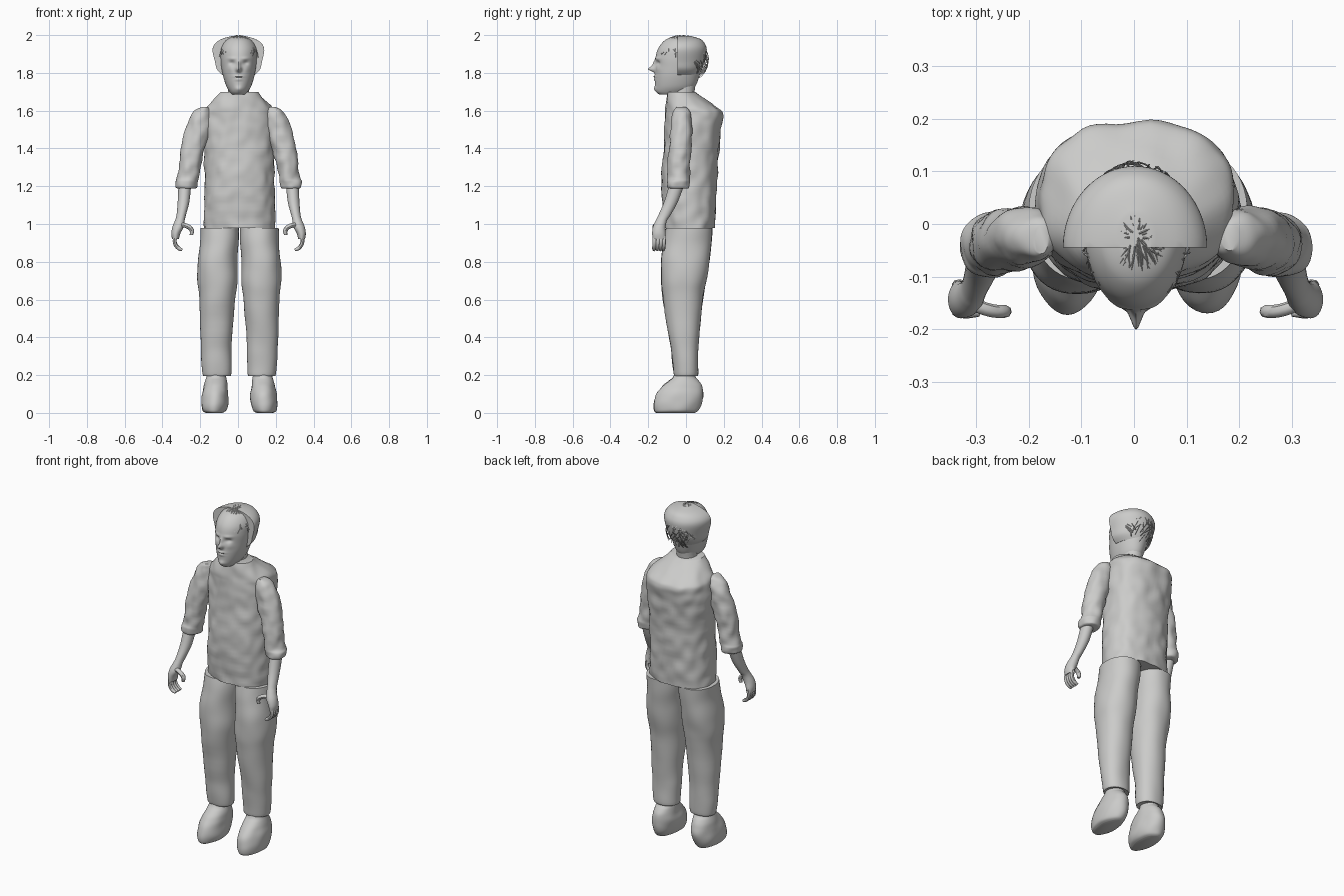
import bpy, bmesh, math, random
from mathutils import Vector, noise

random.seed(4)
if "Cube" in bpy.data.objects:
    bpy.data.objects.remove(bpy.data.objects["Cube"])

grey = bpy.data.materials.new("plain grey")
grey.use_nodes = True
grey.diffuse_color = (0.6, 0.6, 0.59, 1)
grey.node_tree.nodes["Principled BSDF"].inputs["Base Color"].default_value = grey.diffuse_color


def finish(obj, angle=45):
    bpy.ops.object.select_all(action='DESELECT')
    obj.select_set(True)
    bpy.context.view_layer.objects.active = obj
    if obj.type == 'CURVE':
        bpy.ops.object.convert(target='MESH')
        obj = bpy.context.object
    obj.data.materials.clear()
    obj.data.materials.append(grey)
    bpy.ops.object.shade_smooth_by_angle(angle=math.radians(angle))
    return obj


def smooth_rings(rings, steps):
    """Catmull-Rom interpolation between the given sections."""
    out = []
    for i in range(len(rings) - 1):
        a, b, c, d = (rings[max(i - 1, 0)], rings[i], rings[i + 1],
                      rings[min(i + 2, len(rings) - 1)])
        for k in range(steps):
            t = k / steps
            out.append([q + t / 2 * (r - p + t * (2 * p - 5 * q + 4 * r - s
                        + t * (3 * (q - r) + s - p)))
                        for p, q, r, s in zip(a, b, c, d)])
    return out + [rings[-1]]


def loft(name, rings, n=40, steps=5, power=2, side=1, shift=0, crumple=0, grain=14, shape=None):
    """Skin over horizontal sections (z, x min, x max, y min, y max)."""
    bm = bmesh.new()
    loops = []
    for z, x0, x1, y0, y1 in smooth_rings(rings, steps):
        loop = []
        for i in range(n):
            a = math.tau * i / n
            c, s = math.cos(a), math.sin(a)
            x = (x0 + x1) / 2 + (x1 - x0) / 2 * math.copysign(abs(c) ** (2 / power), c)
            y = (y0 + y1) / 2 + (y1 - y0) / 2 * math.copysign(abs(s) ** (2 / power), s)
            p = Vector((side * x + shift, y, z))
            if crumple:
                w = crumple * noise.noise(p * grain)
                p += Vector((side * c * w, s * w, 0))
            loop.append(bm.verts.new(shape(p) if shape else p))
        loops.append(loop)
    for lo, hi in zip(loops, loops[1:]):
        for i in range(n):
            j = (i + 1) % n
            bm.faces.new((lo[i], lo[j], hi[j], hi[i]))
    bm.faces.new(loops[0])
    bm.faces.new(loops[-1])
    bmesh.ops.recalc_face_normals(bm, faces=bm.faces)
    mesh = bpy.data.meshes.new(name)
    bm.to_mesh(mesh)
    bm.free()
    obj = bpy.data.objects.new(name, mesh)
    bpy.context.collection.objects.link(obj)
    return finish(obj)


def tubes(name, paths, radius, detail=2):
    curve = bpy.data.curves.new(name, 'CURVE')
    curve.dimensions = '3D'
    curve.bevel_depth = radius
    curve.bevel_resolution = detail
    curve.use_fill_caps = True
    curve.resolution_u = 4 if detail else 1
    for path in paths:
        sp = curve.splines.new('BEZIER' if detail else 'POLY')
        pts = sp.bezier_points if detail else sp.points
        pts.add(len(path) - 1)
        for i, (pt, co) in enumerate(zip(pts, path)):
            pt.co = co if detail else (*co, 1)
            pt.radius = 0.7 if i == len(path) - 1 else 1
            if detail:
                pt.handle_left_type = pt.handle_right_type = 'AUTO'
    obj = bpy.data.objects.new(name, curve)
    bpy.context.collection.objects.link(obj)
    return finish(obj)


# Shirt body with soft creases, and the neck inside its collar
loft("shirt", [(0.98, -.18, .195, -.115, .15), (1.1, -.178, .195, -.125, .158),
               (1.25, -.175, .19, -.13, .165), (1.4, -.18, .193, -.118, .175),
               (1.52, -.185, .198, -.112, .188), (1.58, -.18, .195, -.108, .196),
               (1.62, -.163, .176, -.106, .16), (1.7, -.09, .1, -.098, .045)],
     n=72, steps=7, power=2.35, crumple=.009, grain=17)
loft("neck", [(1.64, -.06, .065, -.08, .04), (1.7, -.052, .058, -.075, .045),
              (1.8, -.055, .06, -.08, .06)])

# Face features: x, z, width, height, push along y
features = [(0, 1.82, .013, .014, -.036), (0, 1.845, .009, .02, -.014),
            (-.036, 1.852, .016, .011, .012), (.036, 1.852, .016, .011, .012),
            (-.036, 1.876, .022, .007, -.005), (.036, 1.876, .022, .007, -.005),
            (0, 1.779, .022, .005, -.009), (0, 1.766, .018, .005, -.008),
            (0, 1.772, .025, .003, .006), (0, 1.715, .02, .014, -.008),
            (-.045, 1.82, .018, .016, -.004), (.045, 1.82, .018, .016, -.004)]


def sculpt_face(p):
    if p.y < -.06:
        for fx, fz, w, h, push in features:
            p.y += push * math.exp(-((p.x - fx - .004) / w) ** 2 - ((p.z - fz) / h) ** 2)
    return p


loft("head", [(1.685, -.03, .036, -.14, -.03), (1.7, -.045, .052, -.157, .02),
              (1.73, -.062, .07, -.163, .05), (1.78, -.078, .086, -.165, .07),
              (1.83, -.088, .095, -.162, .085), (1.88, -.092, .1, -.161, .1),
              (1.93, -.09, .098, -.147, .104), (1.97, -.068, .076, -.115, .08),
              (1.99, -.035, .04, -.075, .04), (1.995, -.01, .014, -.04, .01)],
     n=112, steps=9, shape=sculpt_face)


# Hair mass behind the face, cut flat at its front
def cut_front(p):
    p.y = max(p.y, -.045)
    return p


loft("hair_mass", [(1.79, -.085, .09, -.16, .07), (1.82, -.112, .117, -.18, .085),
                   (1.86, -.122, .127, -.2, .1), (1.92, -.135, .139, -.2, .11),
                   (1.955, -.122, .126, -.18, .1), (1.98, -.085, .09, -.14, .075),
                   (1.996, -.03, .035, -.07, .02)], n=64, shape=cut_front)


# Loose strands combed down over the scalp
def strand():
    around = random.uniform(0, math.tau)
    back = (1 + math.sin(around)) / 2
    limit = 0.95 + 1.45 * back
    start = random.uniform(0.05, limit - .35)
    length = random.uniform(.3, .6)
    turn = random.uniform(-.5, .5)
    lift = random.uniform(1, 1.03)
    path = []
    for i in range(6):
        t = min(start + length * i / 5, limit)
        a = around + turn * i / 5
        path.append((.004 + .104 * lift * math.sin(t) * math.cos(a),
                     -.021 + .137 * lift * math.sin(t) * math.sin(a),
                     1.868 + .128 * lift * math.cos(t)))
    return path


tubes("hair_strands", [strand() for _ in range(260)], .0016, 0)

for label, s in (("right", -1), ("left", 1)):
    arm = dict(side=s, shift=.003)
    leg = dict(side=s, shift=.007)

    # Sleeve with a turned cuff, bare forearm and palm
    loft(label + "_sleeve",
         [(1.187, .232, .32, -.09, .01), (1.195, .222, .332, -.1, .018),
          (1.225, .218, .334, -.102, .022), (1.25, .212, .322, -.096, .02),
          (1.32, .198, .316, -.096, .02), (1.4, .178, .306, -.09, .026),
          (1.5, .145, .282, -.082, .032), (1.57, .142, .255, -.072, .028),
          (1.605, .15, .225, -.064, .012), (1.62, .165, .195, -.055, -.005)],
         crumple=.008, grain=22, **arm)
    loft(label + "_forearm",
         [(1.22, .25, .318, -.085, -.005), (1.12, .26, .322, -.115, -.042),
          (1.05, .278, .328, -.145, -.08), (1.02, .285, .336, -.16, -.1),
          (.985, .29, .35, -.175, -.108), (.95, .308, .356, -.179, -.108),
          (.92, .316, .352, -.176, -.106)], n=28, **arm)

    # Curled fingers and thumb
    fingers = [[(s * .334 + .003, y, .94), (s * .337 + .003, y - .002, .9),
                (s * .318 + .003, y - .004, .872), (s * .298 + .003, y - .004, .862)]
               for y in (-.165, -.148, -.131, -.115)]
    tubes(label + "_fingers", fingers, .0105)
    tubes(label + "_thumb", [[(s * x + .003, y, z) for x, y, z in
          ((.315, -.15, .995), (.275, -.164, .99), (.248, -.166, .967), (.25, -.165, .942))]], .0125)

    # Trouser leg with hem, and soft shoe
    loft(label + "_trouser_leg",
         [(.198, .052, .186, -.058, .055), (.205, .044, .194, -.066, .062),
          (.3, .042, .2, -.075, .064), (.4, .038, .207, -.09, .07),
          (.6, .022, .212, -.123, .09), (.7, .01, .222, -.131, .108),
          (.8, .01, .22, -.131, .124), (.9, .004, .209, -.12, .134),
          (.98, .003, .207, -.105, .14)],
         n=48, power=2.15, crumple=.005, grain=9, **leg)
    loft(label + "_shoe",
         [(0, .09, .178, -.155, .045), (.012, .072, .196, -.167, .062),
          (.05, .06, .203, -.17, .082), (.1, .058, .198, -.157, .092),
          (.14, .064, .188, -.125, .085), (.17, .068, .18, -.09, .066),
          (.19, .07, .176, -.068, .05), (.23, .074, .172, -.05, .045)],
         crumple=.005, grain=16, **leg)
